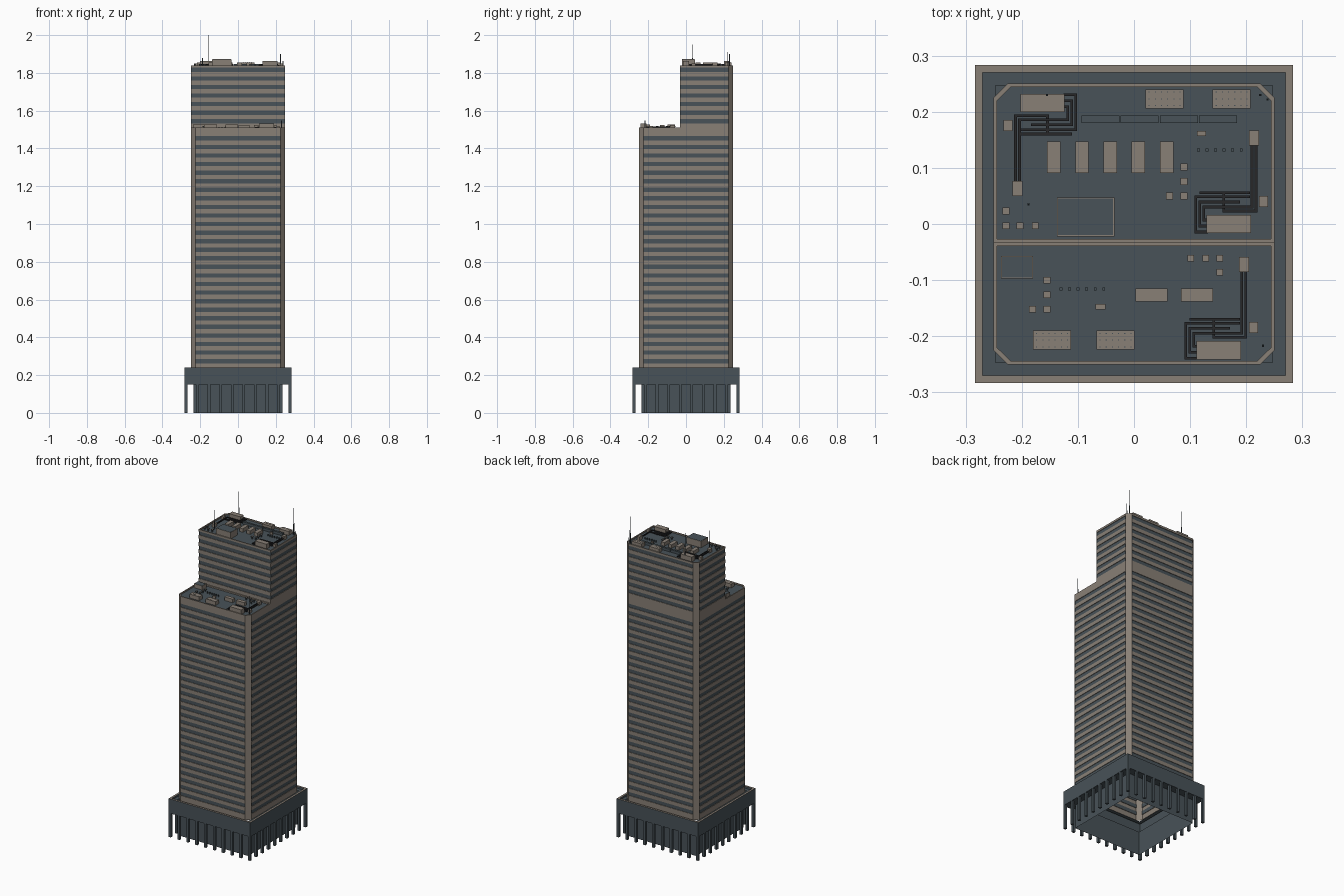
import bpy, bmesh, math
from mathutils import Vector

if "Cube" in bpy.data.objects:
    bpy.data.objects.remove(bpy.data.objects["Cube"])

def mat(name, c):
    m = bpy.data.materials.new(name)
    m.diffuse_color = (*c, 1)
    m.use_nodes = True
    m.node_tree.nodes["Principled BSDF"].inputs["Base Color"].default_value = m.diffuse_color
    return m

TAN = mat("warm_concrete", (0.25, 0.215, 0.18))
SLATE = mat("slate_glass", (0.065, 0.085, 0.098))
BLACK = mat("dark_pipe", (0.02, 0.02, 0.022))
MATS = [TAN, SLATE, BLACK]

def finish(bm, name):
    me = bpy.data.meshes.new(name)
    bm.to_mesh(me)
    bm.free()
    for m in MATS:
        me.materials.append(m)
    ob = bpy.data.objects.new(name, me)
    bpy.context.collection.objects.link(ob)
    return ob

def face(bm, pts, m):
    f = bm.faces.new([bm.verts.new(p) for p in pts])
    f.material_index = m
    return f

def box(bm, x0, x1, y0, y1, z0, z1, m=0, top=None):
    r = bmesh.ops.create_cube(bm, size=1)
    for v in r["verts"]:
        v.co = Vector((x0 if v.co.x < 0 else x1, y0 if v.co.y < 0 else y1, z0 if v.co.z < 0 else z1))
    for f in {f for v in r["verts"] for f in v.link_faces}:
        up = all(abs(v.co.z - z1) < 1e-6 for v in f.verts)
        f.material_index = top if (up and top is not None) else m

def ring(bm, a, b, za, zb, m):
    """Strip of quads joining two closed outlines."""
    for i in range(len(a)):
        j = (i + 1) % len(a)
        face(bm, [(*a[i], za), (*a[j], za), (*b[j], zb), (*b[i], zb)], m)

def square(h):
    return [(-h, -h), (h, -h), (h, h), (-h, h)]

def inset(o, d):
    xs, ys = [p[0] for p in o], [p[1] for p in o]
    cx, cy = (min(xs) + max(xs)) / 2, (min(ys) + max(ys)) / 2
    fx, fy = 1 - 2 * d / (max(xs) - min(xs)), 1 - 2 * d / (max(ys) - min(ys))
    return [(cx + (x - cx) * fx, cy + (y - cy) * fy) for x, y in o]

H, C, S = 0.25, 0.025, -0.033        # half width, corner chamfer, setback line
Z0, ZL, ZU = 0.228, 1.51, 1.84       # tower base, lower roof, upper roof
P = (ZL - 0.24) / 28                 # storey height

# ---- tower walls: projecting concrete bands, recessed glazing, solid corners
def wall(bm, p, q, z0, z1):
    p, q = Vector(p), Vector(q)
    d = (q - p).normalized()
    if abs(d.x) > 0.1 and abs(d.y) > 0.1:
        face(bm, [(*p, z0), (*q, z0), (*q, z1), (*p, z1)], 0)
        return
    n = Vector((d.y, -d.x)) * 0.003
    steps = [z0]
    z = 0.24
    while z < z1 - 0.02:
        for e in (z + P * 0.5, z + P):
            if z0 + 0.001 < e < z1 - 0.012:
                steps.append(e)
        z += P
    steps.append(z1)
    prev = None
    for a, b in zip(steps, steps[1:]):
        glass = ((a + b) / 2 - 0.24) % P > P * 0.5 and b < z1 - 0.001 and a > z0
        o = n if glass else n * 0
        pa, qa = p - o, q - o
        face(bm, [(*pa, a), (*qa, a), (*qa, b), (*pa, b)], int(glass))
        if prev is not None and (prev - o).length > 0:
            face(bm, [(*(p - prev), a), (*(q - prev), a), (*qa, a), (*pa, a)], 0)
        prev = o

octagon = [(-H + C, -H), (H - C, -H), (H, -H + C), (H, H - C),
           (H - C, H), (-H + C, H), (-H, H - C), (-H, -H + C)]
upper = [(-H, S), (H, S), (H, H - C), (H - C, H), (-H + C, H), (-H, H - C)]
lower = [(-H + C, -H), (H - C, -H), (H, -H + C), (H, S), (-H, S), (-H, -H + C)]

for name, outline, a, b in (("lower_tower_walls", octagon, Z0, ZL), ("upper_tower_walls", upper, ZL, ZU)):
    bm = bmesh.new()
    for i, p in enumerate(outline):
        wall(bm, p, outline[(i + 1) % len(outline)], a, b)
    finish(bm, name)

# ---- roofs with parapets
RD = 0.008
for name, o, z in (("lower_roof", lower, ZL), ("upper_roof", upper, ZU)):
    bm = bmesh.new()
    i = inset(o, 0.006)
    ring(bm, o, i, z, z, 0)
    ring(bm, i, i, z, z - RD, 0)
    face(bm, [(*p, z - RD) for p in i], 1)
    finish(bm, name)

# ---- podium: hollow skirt, tan rim, recessed deck, core wall
bm = bmesh.new()
A, B, K = square(0.283), square(0.27), square(0.235)
ring(bm, A, A, 0.15, 0.24, 1)
ring(bm, A, B, 0.24, 0.24, 0)
ring(bm, B, B, 0.24, Z0, 1)
ring(bm, B, square(0.247), Z0, Z0, 1)
ring(bm, K, A, 0.15, 0.15, 1)
ring(bm, K, K, 0, 0.15, 1)
finish(bm, "podium")

# ---- perimeter columns, ten per side
bm = bmesh.new()
for i in range(10):
    for j in range(10):
        if i in (0, 9) or j in (0, 9):
            x, y = -0.275 + i * 0.55 / 9, -0.275 + j * 0.55 / 9
            box(bm, x - 0.0075, x + 0.0075, y - 0.0075, y + 0.0075, 0, 0.15, 1)
finish(bm, "podium_columns")

RU, RL = ZU - RD, ZL - RD

# ---- chillers with pipe runs (same unit moved or turned half round)
U = 1 / 559
RUNS = [[(-22, 8), (-33, 8), (-33, -27), (20, -27)],
        [(-22, 2), (-29, 2), (-29, -22), (10, -22)],
        [(-22, -4), (-25, -4), (-25, -17), (23, -17), (23, -78)],
        [(-5, -31), (-5, -13), (27, -13), (27, -78)],
        [(-28, -31), (20, -31)]]

def chiller(name, cx, cy, s, z):
    bm = bmesh.new()
    def place(u, v):
        return cx + s * u * U, cy - s * v * U
    for u, v, w, h, t in ((0, 0, 44, 18, 0.03), (25, -85.5, 10, 15, 0.022), (34.5, -22.5, 9, 11, 0.018)):
        x, y = place(u, v)
        box(bm, x - w * U / 2, x + w * U / 2, y - h * U / 2, y + h * U / 2, z, z + t)
    r = 0.0024
    for k, run in enumerate(RUNS):
        zz = z + 0.008 + 0.002 * (k % 3)
        for a, b in zip(run, run[1:]):
            (x0, y0), (x1, y1) = place(*a), place(*b)
            box(bm, min(x0, x1) - r, max(x0, x1) + r, min(y0, y1) - r, max(y0, y1) + r, zz - r, zz + r, 2)
    finish(bm, name)

chiller("chiller_right", 0.169, 0.0, 1, RU)
chiller("chiller_left", -0.163, 0.216, -1, RU)
chiller("chiller_lower", 0.151, -0.225, 1, RL)

# ---- fan units with dotted grille tops
bm = bmesh.new()
for x, y, z in ((0.0545, 0.223, RU), (0.174, 0.223, RU), (-0.146, -0.207, RL), (-0.033, -0.207, RL)):
    box(bm, x - 0.034, x + 0.034, y - 0.017, y + 0.017, z, z + 0.024)
    for i in range(6):
        for j in range(3):
            px, py = x - 0.0275 + i * 0.011, y - 0.012 + j * 0.012
            box(bm, px - 0.001, px + 0.001, py - 0.001, py + 0.001, z + 0.024, z + 0.025, 1)
finish(bm, "fan_units")

# ---- plain plant boxes and stair houses
bm = bmesh.new()
for i in range(5):
    x = -0.143 + i * 0.0503
    box(bm, x - 0.012, x + 0.012, 0.091, 0.147, RU, RU + 0.022)
box(bm, 0.112, 0.128, 0.157, 0.166, RU, RU + 0.015)
for x0 in (0.003, 0.084):
    box(bm, x0, x0 + 0.057, -0.138, -0.115, RL, RL + 0.022)
box(bm, -0.069, -0.051, -0.152, -0.143, RL, RL + 0.015)
finish(bm, "plant_boxes")

bm = bmesh.new()
for x0, x1, y0, y1, z, h in ((-0.137, -0.035, -0.022, 0.047, RU, 0.04), (-0.237, -0.18, -0.097, -0.057, RL, 0.025)):
    box(bm, x0, x1, y0, y1, z, z + h)
    box(bm, x0 + 0.002, x1 - 0.002, y0 + 0.002, y1 - 0.002, z + h, z + h + 0.001, 1)
finish(bm, "stair_houses")

# ---- long duct in four lengths
bm = bmesh.new()
for i in range(4):
    x = -0.094 + i * 0.07
    box(bm, x, x + 0.068, 0.18, 0.193, RU, RU + 0.016, 1)
finish(bm, "long_duct")

# ---- small vents: a cap on a stem, in L-shaped groups, and rows of posts
bm = bmesh.new()
def vents(x, y, sx, sy, z):
    d = 0.0258
    for px, py in ((x, y), (x, y + sy * d), (x + sx * d, y), (x, y + 2 * sy * d)):
        box(bm, px - 0.003, px + 0.003, py - 0.003, py + 0.003, z, z + 0.012, 1)
        box(bm, px - 0.006, px + 0.006, py - 0.006, py + 0.006, z + 0.012, z + 0.016, 1, 0)
vents(0.089, 0.05, -1, 1, RU)
vents(-0.155, -0.152, -1, 1, RL)
for pts, z in ((((-0.228, -0.003), (-0.203, -0.003), (-0.176, -0.003), (-0.228, 0.023)), RU),
               (((0.101, -0.061), (0.128, -0.061), (0.153, -0.061), (0.153, -0.086)), RL)):
    for px, py in pts:
        box(bm, px - 0.003, px + 0.003, py - 0.003, py + 0.003, z, z + 0.012, 1)
        box(bm, px - 0.006, px + 0.006, py - 0.006, py + 0.006, z + 0.012, z + 0.016, 1, 0)
for x, y, z in ((0.115, 0.132, RU), (-0.13, -0.116, RL)):
    for i in range(6):
        px = x + i * 0.0152
        box(bm, px - 0.0025, px + 0.0025, y - 0.0025, y + 0.0025, z, z + 0.012, 1)
finish(bm, "roof_vents")

# ---- antennas
bm = bmesh.new()
for x, y, z, top in ((0.225, 0.23, RU, 2.0), (-0.155, 0.23, RU, 2.0), (-0.188, 0.035, RU, 1.95),
                     (0.238, 0.222, RU, 1.91), (0.23, -0.217, RL, 1.62)):
    mid = z + (top - z) * 0.4
    box(bm, x - 0.002, x + 0.002, y - 0.002, y + 0.002, z, mid, 1)
    box(bm, x - 0.001, x + 0.001, y - 0.001, y + 0.001, mid, top, 1)
finish(bm, "antennas")
